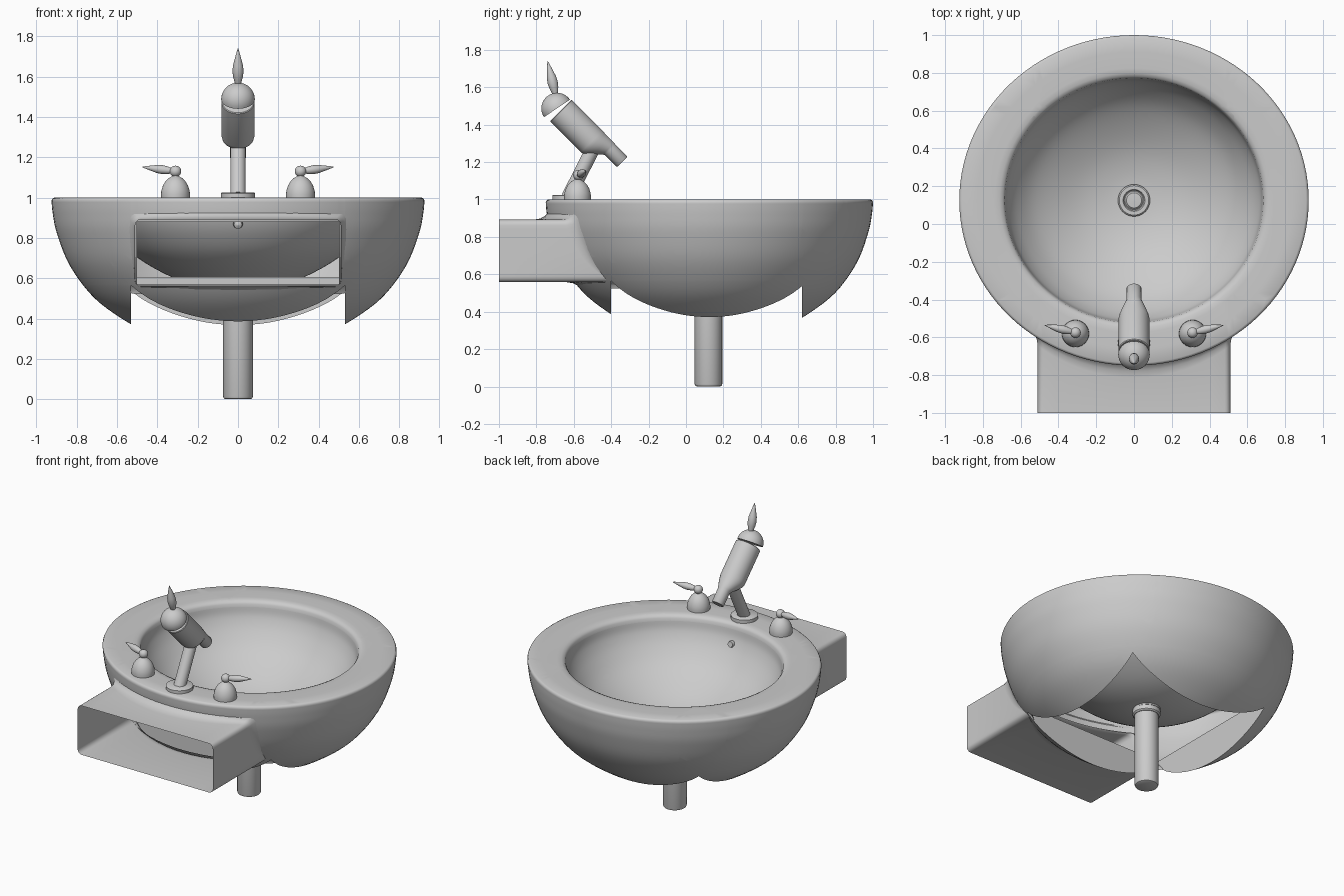
import bpy, bmesh, math
from mathutils import Vector as V

if "Cube" in bpy.data.objects:
    bpy.data.objects.remove(bpy.data.objects["Cube"])

mat = bpy.data.materials.new("light_grey")
mat.diffuse_color = (0.6, 0.6, 0.6, 1)
mat.use_nodes = True
mat.node_tree.nodes["Principled BSDF"].inputs["Base Color"].default_value = mat.diffuse_color
CY, RX, RY = 0.125, 0.925, 0.875          # bowl centre and radii


def finish(name, bm, angle=40):
    bmesh.ops.remove_doubles(bm, verts=bm.verts, dist=0.0002)
    bmesh.ops.recalc_face_normals(bm, faces=bm.faces)
    me = bpy.data.meshes.new(name)
    bm.to_mesh(me)
    bm.free()
    ob = bpy.data.objects.new(name, me)
    bpy.context.collection.objects.link(ob)
    me.materials.append(mat)
    bpy.ops.object.select_all(action='DESELECT')
    ob.select_set(True)
    bpy.context.view_layer.objects.active = ob
    bpy.ops.object.shade_smooth_by_angle(angle=math.radians(angle))
    return ob


def loft(rings, caps=True):
    bm = bmesh.new()
    vs = [[bm.verts.new(p) for p in r] for r in rings]
    n = len(rings[0])
    for a, b in zip(vs, vs[1:]):
        for i in range(n):
            j = (i + 1) % n
            bm.faces.new((a[i], a[j], b[j], b[i]))
    if caps:
        bm.faces.new(vs[0][::-1])
        bm.faces.new(vs[-1])
    return bm


def turned(name, base, axis, profile, n=32, shift=V((0, 0, 0))):
    """Round part along an axis; profile = (distance, radius[, sideways shift])."""
    axis = V(axis).normalized()
    q = axis.to_track_quat('Z', 'Y')
    rings = []
    for p in profile:
        c = V(base) + axis * p[0] + shift * (p[2] if len(p) > 2 else 0)
        rings.append([c + q @ V((math.cos(t) * p[1], math.sin(t) * p[1], 0))
                      for t in (2 * math.pi * i / n for i in range(n))])
    return finish(name, loft(rings))


def smooth(pts, k=5):
    """Catmull-Rom curve through the points."""
    p = [V(a) for a in [pts[0]] + pts + [pts[-1]]]
    out = []
    for a, b, c, d in zip(p, p[1:], p[2:], p[3:]):
        for i in range(k):
            t = i / k
            out.append(0.5 * (2 * b + (c - a) * t + (2 * a - 5 * b + 4 * c - d) * t * t
                              + (3 * b - a - 3 * c + d) * t ** 3))
    return out + [p[-1]]


def bowl(profile, n=112):
    return loft([[V((RX * s * math.cos(t), CY + RY * s * math.sin(t), z))
                  for t in (2 * math.pi * i / n for i in range(n))]
                 for s, z in profile], caps=False)


def cut(bm, co, no):
    bmesh.ops.bisect_plane(bm, geom=bm.verts[:] + bm.edges[:] + bm.faces[:],
                           dist=1e-5, plane_co=co, plane_no=no)


# outer shell and rim
outer = smooth([(.48, .335), (.589, .38), (.768, .50), (.90, .66), (.97, .82),
                (.993, .92), (1, .985)])
rim = [(.995, .995), (.985, 1), (.90, 1), (.80, 1), (.77, .998), (.75, .99), (.74, .978), (.735, .955)]
bm = bowl([tuple(p) for p in outer] + rim)
HX, HY, HC = 0.53, 0.51, 0.11             # square opening underneath
for s in (-1, 1):
    cut(bm, (s * HX, 0, 0), (1, 0, 0))
    cut(bm, (0, HC + s * HY, 0), (0, 1, 0))


def drop(test):
    bmesh.ops.delete(bm, geom=[f for f in bm.faces if test(f.calc_center_median())],
                     context='FACES')


drop(lambda c: abs(c.x) < HX and abs(c.y - HC) < HY and c.z < .7)
lip = [e for e in bm.edges if e.is_boundary and all(v.co.z < .7 for v in e.verts)]
new = bmesh.ops.extrude_edge_only(bm, edges=lip)
for g in new['geom']:
    if isinstance(g, bmesh.types.BMVert):
        g.co.z = .605
# opening into the wall box
for s in (-1, 1):
    cut(bm, (s * .50, 0, 0), (1, 0, 0))
for z in (.57, .88):
    cut(bm, (0, 0, z), (0, 0, 1))
drop(lambda c: abs(c.x) < .50 and .57 < c.z < .88 and c.y < -.42)
finish("outer_shell", bm)

# inner basin
finish("basin", bowl([tuple(p) for p in smooth(
    [(.735, .96), (.72, .9), (.67, .82), (.58, .73), (.45, .65), (.3, .585), (.15, .55), (.002, .54)])]))


# open wall box, flared where it meets the shell
def shell_y(x, z):
    for a, b in zip(outer, outer[1:]):
        if a.y <= z <= b.y:
            s = a.x + (b.x - a.x) * (z - a.y) / (b.y - a.y)
            return CY - RY * math.sqrt(max(s * s - (x / RX) ** 2, 0.01))
    return CY - RY


def section(grow):
    hx, hz, r, pts = .51 + grow, .167 + grow, .03, []
    for k, (sx, sz) in enumerate([(1, 1), (-1, 1), (-1, -1), (1, -1)]):
        arc = [math.radians(90 * k + 22.5 * i) for i in range(5)]
        pts += [(sx * (hx - r) + r * math.cos(t), .725 + sz * (hz - r) + r * math.sin(t)) for t in arc]
    out = []
    for a, b in zip(pts, pts[1:] + pts[:1]):
        m = 14 if abs(a[0] - b[0]) + abs(a[1] - b[1]) > .1 else 1
        out += [(a[0] + (b[0] - a[0]) * i / m, a[1] + (b[1] - a[1]) * i / m) for i in range(m)]
    return out


base = section(0)
ends = [shell_y(x, z) for x, z in section(.035)]
rings = [[V((x, -1, z)) for x, z in base]]
for back, grow in ((.07, 0), (.035, .006), (.012, .018), (-.004, .035)):
    rings.append([V((x, y - back, z)) for (x, z), y in zip(section(grow), ends)])
finish("wall_box", loft(rings, caps=False))

# drain, overflow and tail pipe
turned("drain", (0, CY, .535), (0, 0, 1),
       [(0, .085), (.022, .085), (.028, .078), (.028, .058), (.016, .052), (.016, .048), (.024, .04), (.026, .001)])
turned("overflow", (0, -.475, .875), (0, -1, -.2), [(0, .018), (.03, .024), (.05, .02), (.06, .001)], 16)
turned("pipe_collar", (0, .12, .5), (0, 0, 1), [(0, .078), (.008, .086), (.04, .086)])
turned("tail_pipe", (0, .12, 0), (0, 0, 1), [(0, .062), (.004, .07), (.014, .074), (.54, .074)])

# faucet
LEAF = [(0, .011), (.1, .016), (.25, .024), (.4, .0275), (.55, .025), (.75, .015), (.92, .006), (1, .0008)]
turned("faucet_base", (0, -.63, .995), (0, 0, 1), [(0, .085), (.026, .085), (.03, .08)])
turned("faucet_neck", (0, -.63, 1.01), (0, .12, .237), [(0, .038), (.29, .038)])
turned("faucet_body", (0, -.67, 1.476), (0, 1, -1),
       [(0, .078), (.004, .082), (.235, .082), (.255, .078, .002), (.29, .062, .018),
        (.325, .044, .036), (.335, .04, .038), (.422, .04, .038), (.427, .036, .038)],
       40, V((0, 1, 1)).normalized())
turned("faucet_cap", (0, -.69, 1.487), (0, -.56, .83),
       [(.083 * math.sin(a), .083 * math.cos(a) + .0005)
        for a in (math.pi / 2 * i / 10 for i in range(11))], 40)
turned("faucet_lever", (0, -.695, 1.55), (0, -.045, .19), [(t * .195, r) for t, r in LEAF], 20)

# mirrored tap handles
for s, side in ((-1, "left"), (1, "right")):
    x = .31 * s
    turned(side + "_handle_base", (x, -.58, .995), (0, 0, 1),
           [(0, .071), (.02, .072), (.04, .07), (.065, .062), (.085, .05), (.1, .035), (.112, .016), (.118, .001)])
    turned(side + "_handle_ball", (x, -.575, 1.13), (0, 0, 1),
           [(-.028 * math.cos(a), .028 * math.sin(a) + .0005)
            for a in (math.pi * i / 12 for i in range(13))], 20)
    turned(side + "_handle_lever", (x, -.575, 1.13), (s * .165, .04, .022),
           [(t * .172, r * .8) for t, r in LEAF], 20)
